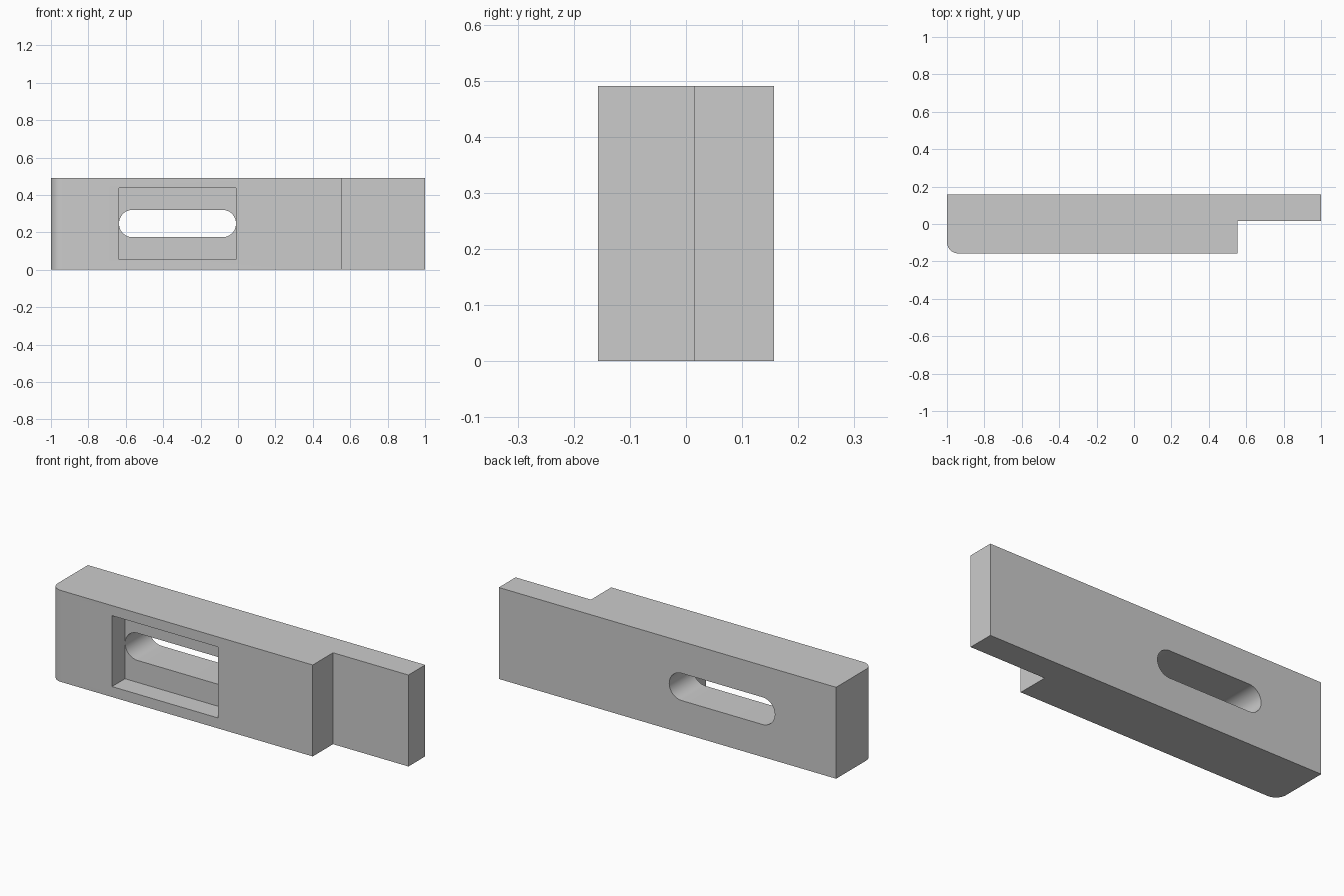
import bpy, bmesh, math
from mathutils import Vector

if "Cube" in bpy.data.objects:
    bpy.data.objects.remove(bpy.data.objects["Cube"])

H = 0.49           # height of the bar
W = 0.157          # half thickness
FLOOR_Y = -0.047   # bottom of the front pocket


def arc(cx, cy, r, a0, a1, n):
    return [(cx + r * math.cos(math.radians(a0 + (a1 - a0) * i / n)),
             cy + r * math.sin(math.radians(a0 + (a1 - a0) * i / n))) for i in range(n + 1)]


def prism(name, base, direction):
    """Extrude a closed outline along a direction."""
    bm = bmesh.new()
    face = bm.faces.new([bm.verts.new(p) for p in base])
    ext = bmesh.ops.extrude_face_region(bm, geom=[face])
    bmesh.ops.translate(bm, vec=Vector(direction),
                        verts=[v for v in ext["geom"] if isinstance(v, bmesh.types.BMVert)])
    bmesh.ops.recalc_face_normals(bm, faces=bm.faces)
    mesh = bpy.data.meshes.new(name)
    bm.to_mesh(mesh)
    bm.free()
    ob = bpy.data.objects.new(name, mesh)
    bpy.context.collection.objects.link(ob)
    return ob


def cut(target, cutter):
    mod = target.modifiers.new(cutter.name, 'BOOLEAN')
    mod.operation, mod.solver, mod.object = 'DIFFERENCE', 'EXACT', cutter
    bpy.context.view_layer.objects.active = target
    bpy.ops.object.modifier_apply(modifier=mod.name)
    bpy.data.objects.remove(cutter)


# Stepped bar with one rounded front corner
R = 0.06
outline = arc(-1 + R, -W + R, R, 180, 270, 12) + [
    (0.553, -W), (0.553, 0.015), (1, 0.015), (1, W), (-1, W)]
bar = prism("clamp_bar", [(x, y, 0) for x, y in outline], (0, 0, H))

# Rectangular pocket in the front face
x0, x1, z0, z1 = -0.637, -0.01, 0.056, 0.436
pocket = prism("pocket_cutter",
               [(x, -0.3, z) for x, z in ((x0, z0), (x1, z0), (x1, z1), (x0, z1))],
               (0, FLOOR_Y + 0.3, 0))
cut(bar, pocket)

# Rounded slot through to the back, a hair shorter than the pocket
r, zc, gap = 0.073, 0.247, 0.0005
slot_outline = (arc(x0 + gap + r, zc, r, 90, 270, 24)
                + arc(x1 - gap - r, zc, r, -90, 90, 24))
slot = prism("slot_cutter", [(x, -0.3, z) for x, z in slot_outline], (0, 0.6, 0))
cut(bar, slot)

# Smooth the curved surfaces only
bpy.ops.object.select_all(action='DESELECT')
bar.select_set(True)
bpy.context.view_layer.objects.active = bar
bpy.ops.object.shade_smooth_by_angle(angle=math.radians(30))
